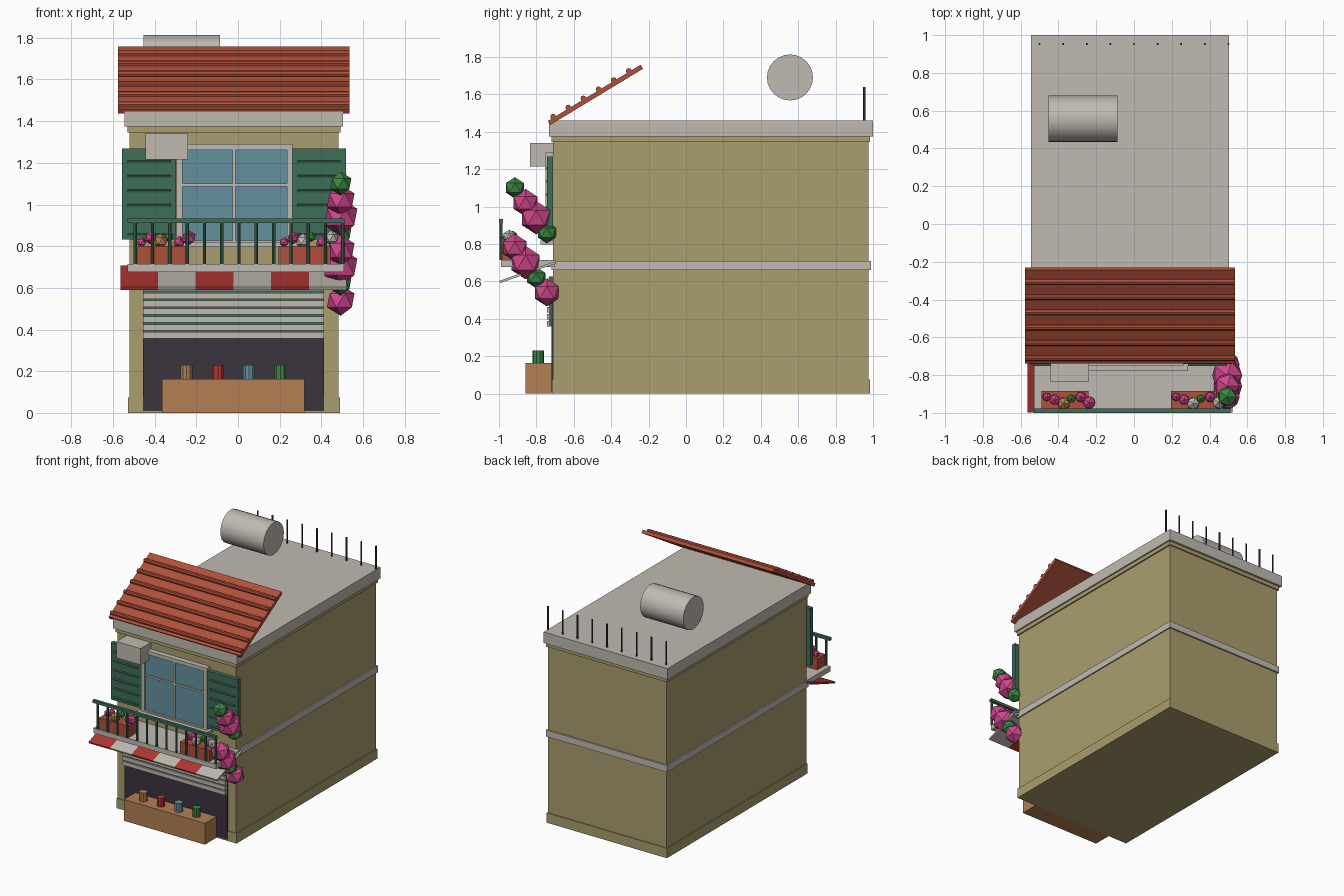
import bpy, math
from mathutils import Vector

if "Cube" in bpy.data.objects:
    bpy.data.objects.remove(bpy.data.objects["Cube"])


def material(name, hex_code):
    def lin(c):
        return c / 12.92 if c <= 0.04045 else ((c + 0.055) / 1.055) ** 2.4
    rgb = [lin(int(hex_code[i:i + 2], 16) / 255) for i in (0, 2, 4)]
    m = bpy.data.materials.new(name)
    m.diffuse_color = (*rgb, 1)
    m.use_nodes = True
    m.node_tree.nodes["Principled BSDF"].inputs["Base Color"].default_value = m.diffuse_color
    return m


WALL = material("ochre plaster", "AA9D6E")
GREY = material("pale concrete", "C0BBB2")
TILE = material("terracotta", "AF503A")
GREEN = material("shutter green", "3F6D59")
GLASS = material("blue glass", "64919E")
DARK = material("dark interior", "3B333E")
WOOD = material("warm wood", "B28052")
RED = material("awning red", "B23734")
PINK = material("blossom pink", "D2468C")
LEAF = material("leaf green", "3A8842")


def finish(name, mat):
    ob = bpy.context.object
    ob.name = name
    ob.data.materials.append(mat)
    return ob


def box(name, mat, x, y, z, rot_x=0.0):
    """Box from (min, max) pairs on each axis."""
    mid = [(a + b) / 2 for a, b in (x, y, z)]
    bpy.ops.mesh.primitive_cube_add(size=1, location=mid, rotation=(rot_x, 0, 0))
    bpy.context.object.scale = [b - a for a, b in (x, y, z)]
    bpy.ops.object.transform_apply(location=False, rotation=False, scale=True)
    return finish(name, mat)


def rod(name, mat, centre, radius, length, sides=8, along_x=False):
    rot = (0, math.pi / 2, 0) if along_x else (0, 0, 0)
    bpy.ops.mesh.primitive_cylinder_add(vertices=sides, radius=radius, depth=length,
                                        location=centre, rotation=rot)
    return finish(name, mat)


def blob(name, mat, centre, radius):
    bpy.ops.mesh.primitive_ico_sphere_add(subdivisions=1, radius=radius, location=centre)
    return finish(name, mat)


# House body, plinth, floor band and cornice
box("house_body", WALL, (-.52, .482), (-.71, .976), (0, 1.38))
box("plinth", WALL, (-.527, .489), (-.716, .983), (0, .075))
box("floor_band", GREY, (-.53, .492), (-.72, .988), (.66, .71))
box("cornice_moulding", WALL, (-.53, .492), (-.72, .985), (1.345, 1.376))
box("roof_slab", GREY, (-.545, .503), (-.732, 1.0), (1.375, 1.46))

# Sloped tile roof with round ridges
slope = math.radians(31.2)
along = Vector((0, math.cos(slope), math.sin(slope)))
up = Vector((0, -math.sin(slope), math.cos(slope)))
mid = Vector((-.02, -.484, 1.597))
box("tile_roof", TILE, (-.576, .536), (mid.y - .29, mid.y + .29),
    (mid.z - .0125, mid.z + .0125), slope)
for i in range(6):
    rod(f"tile_ridge_{i}", TILE, mid + along * (-.254 + .0945 * i) + up * .017,
        .0155, 1.112, 8, True)

# Water tank and rooftop rods
rod("water_tank", GREY, (-.27, .556, 1.69), .123, .365, 24, True)
bpy.ops.object.shade_smooth_by_angle()
for i in range(9):
    rod(f"roof_rod_{i}", DARK, (-.5 + .125 * i, .953, 1.55), .006, .18, 6)

# Shop opening with half-open roller shutter
box("shop_opening", DARK, (-.455, .412), (-.719, -.70), (.01, .5))
box("roller_backing", GREEN, (-.455, .412), (-.733, -.70), (.36, .625))
for i in range(7):
    z = .358 + .0378 * i
    box(f"roller_slat_{i}", GREY, (-.455, .412), (-.744, -.72), (z, z + .029))

# Counter with jars
box("counter", WOOD, (-.364, .32), (-.857, -.715), (0, .163))
for i, m in enumerate((WOOD, RED, GLASS, LEAF)):
    rod(f"jar_{i}", m, (-.247 + .15 * i, -.79, .196), .03, .068, 10)

# Striped awning
length = math.hypot(.3, .105)
for i in range(6):
    x = -.565 + .181 * i
    box(f"awning_stripe_{i}", GREY if i % 2 else RED, (x, x + .181),
        (-.845 - length / 2, -.845 + length / 2), (.643, .656), math.atan2(.105, .3))

# Balcony slab and railing
box("balcony_slab", GREY, (-.53, .508), (-.99, -.70), (.677, .715))
box("balcony_rail", GREEN, (-.53, .512), (-1.0, -.978), (.912, .933))
for i in range(13):
    rod(f"baluster_{i}", GREEN, (-.493 + .083 * i, -.988, .815), .008, .2, 8)

# Window: glass, frame, glazing bars and sill
box("window_glass", GLASS, (-.28, .245), (-.735, -.70), (.81, 1.275))
for n, x, z in (("left", (-.295, -.266), (.80, 1.29)), ("right", (.235, .262), (.80, 1.29)),
                ("top", (-.295, .262), (1.262, 1.29)), ("bottom", (-.295, .262), (.80, .828))):
    box(f"window_frame_{n}", GREY, x, (-.75, -.70), z)
box("glazing_bar_upright", GREY, (-.026, -.012), (-.745, -.72), (.82, 1.27))
box("glazing_bar_cross", GREY, (-.27, .24), (-.745, -.72), (1.087, 1.1))
box("window_sill", GREY, (-.315, .285), (-.777, -.70), (.797, .818))

# Louvred shutters
for side, x0, x1 in (("left", -.556, -.297), ("right", .26, .518)):
    box(f"shutter_{side}", GREEN, (x0, x1), (-.742, -.71), (.832, 1.268))
    for i in range(6):
        z = .85 + .07 * i
        box(f"shutter_{side}_slat_{i}", GREEN, (x0 + .025, x1 - .025),
            (-.751, -.74), (z, z + .01), .35)

# Air conditioner
box("air_conditioner", GREY, (-.443, -.239), (-.835, -.70), (1.215, 1.34))

# Flower boxes with small blossoms
spots = ((0, -.915, .82), (.042, -.93, .84), (.09, -.95, .825),
         (.13, -.925, .845), (.18, -.915, .82), (.225, -.945, .84))
for side, x0, mats in (("left", -.49, (PINK, PINK, WOOD, LEAF, PINK, PINK)),
                       ("right", .195, (PINK, PINK, GREY, LEAF, PINK, GREY))):
    box(f"flower_box_{side}", TILE, (x0, x0 + .25), (-.98, -.885), (.715, .80))
    for i, ((dx, y, z), m) in enumerate(zip(spots, mats)):
        blob(f"flower_{side}_{i}", m, (x0 + .028 + dx, y, z), .025 + .006 * (i % 3))

# Climbing plant at the corner: two cascades of four clumps
for i in range(8):
    blob(f"vine_clump_{i}", LEAF if i % 3 == 0 else PINK,
         (.493, -.915 + .057 * (i % 4), 1.1 - .08 * i), (.057, .074, .089)[i % 3])
